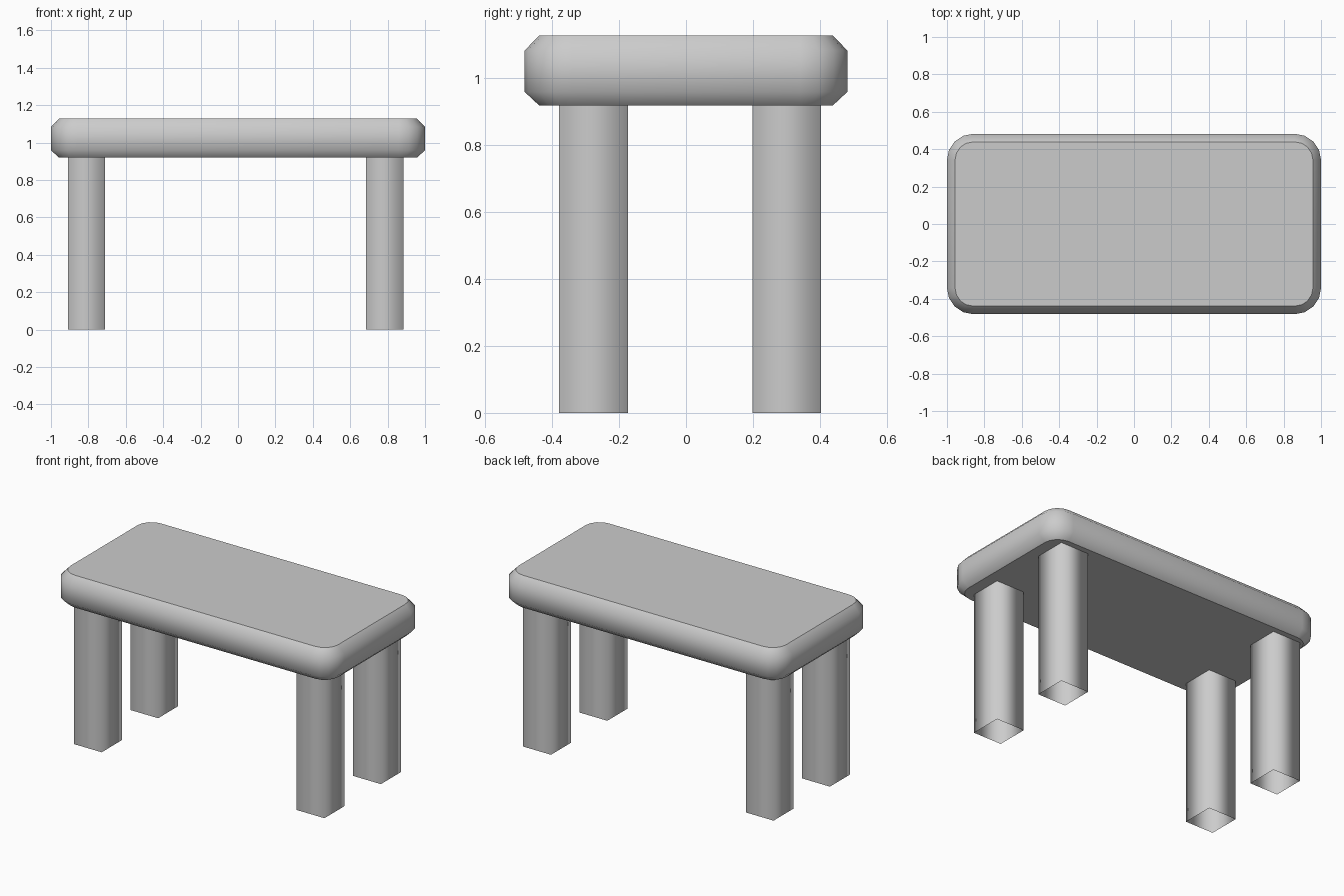
import bpy, bmesh
from math import pi, cos, sin

if "Cube" in bpy.data.objects:
    bpy.data.objects.remove(bpy.data.objects["Cube"])

HALF_X, HALF_Y = 1.0, 0.482      # tabletop half sizes
Z_LOW, Z_HIGH = 0.919, 1.128     # tabletop underside and top
RADIUS, CHAMFER, SEGS = 0.14, 0.043, 4


def finish(name, bm):
    bmesh.ops.recalc_face_normals(bm, faces=bm.faces)
    mesh = bpy.data.meshes.new(name)
    bm.to_mesh(mesh)
    bm.free()
    obj = bpy.data.objects.new(name, mesh)
    bpy.context.collection.objects.link(obj)
    return obj


def bridge(bm, low, high):
    for i in range(len(low)):
        j = (i + 1) % len(low)
        bm.faces.new((low[i], low[j], high[j], high[i])).smooth = True


def rounded_ring(bm, inset, z):
    ring = []
    cx, cy, r = HALF_X - RADIUS, HALF_Y - RADIUS, RADIUS - inset
    for q, (sx, sy) in enumerate([(1, 1), (-1, 1), (-1, -1), (1, -1)]):
        for k in range(SEGS + 1):
            a = (q + k / SEGS) * pi / 2
            ring.append(bm.verts.new((sx * cx + r * cos(a), sy * cy + r * sin(a), z)))
    return ring


# Tabletop: rounded rectangle with chamfered rims
bm = bmesh.new()
rings = [rounded_ring(bm, inset, z) for inset, z in (
    (CHAMFER, Z_LOW), (0, Z_LOW + 0.04), (0, Z_HIGH - 0.045), (CHAMFER, Z_HIGH))]
for low, high in zip(rings, rings[1:]):
    bridge(bm, low, high)
bm.faces.new(rings[0])
bm.faces.new(rings[-1])
finish("tabletop", bm)


# Legs: open square tubes ending at the tabletop underside
def leg(name, x0, x1, y0, y1):
    bm = bmesh.new()
    low, high = ([bm.verts.new((x, y, z)) for x, y in
                  ((x0, y0), (x1, y0), (x1, y1), (x0, y1))] for z in (0, Z_LOW))
    bridge(bm, low, high)
    finish(name, bm)


for side, x0, x1 in (("left", -0.909, -0.71), ("right", 0.684, 0.884)):
    for end, y0, y1 in (("front", -0.379, -0.173), ("back", 0.198, 0.403)):
        leg(f"{end}_{side}_leg", x0, x1, y0, y1)
